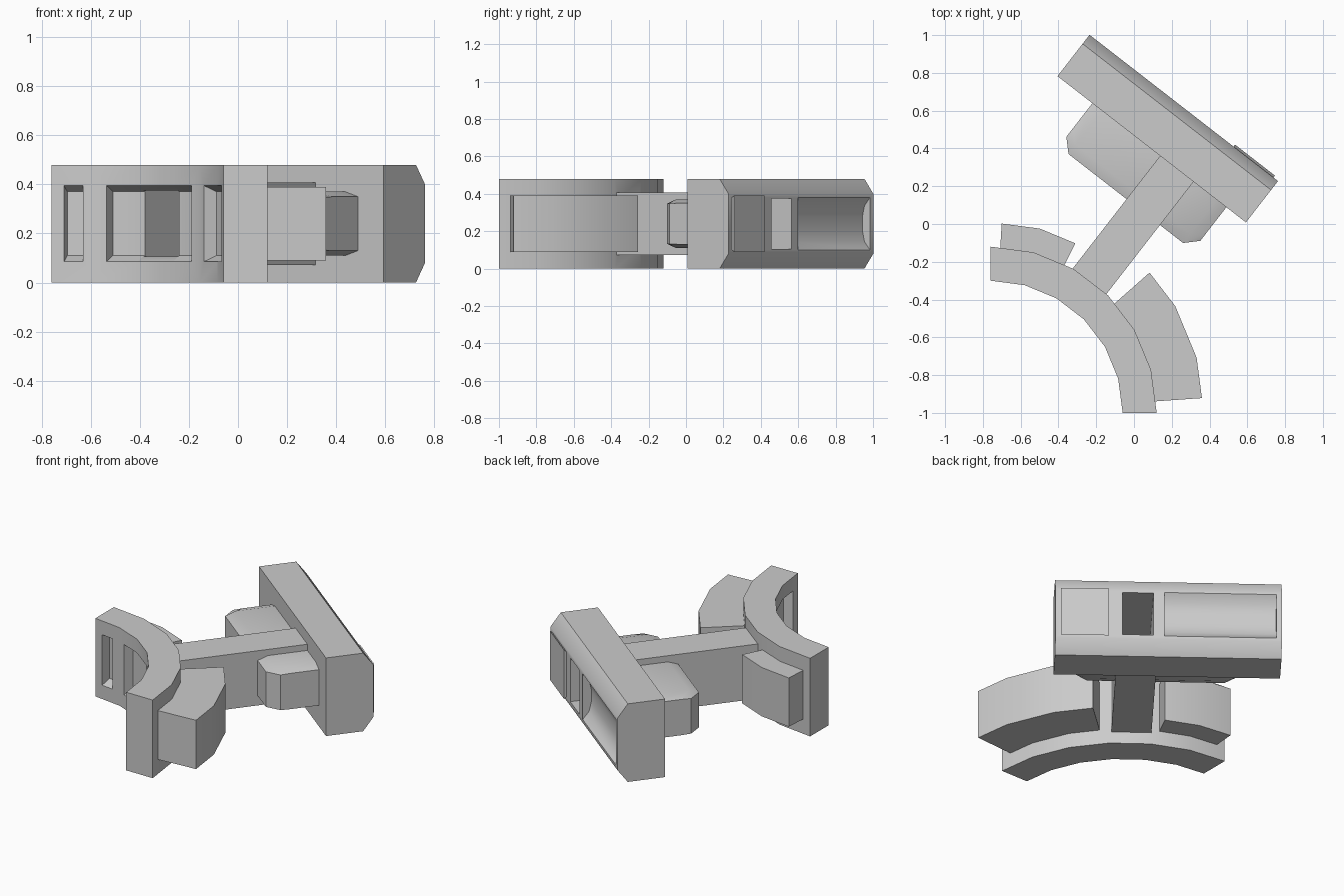
import bpy, bmesh, math

if "Cube" in bpy.data.objects:
    bpy.data.objects.remove(bpy.data.objects["Cube"])

ARC_C = (-0.76, -1.0)
U, N = (0.79, -0.613), (0.613, 0.79)   # along and across the straight bar
MID = 0.24                             # mid height


def P(u, n, z):
    return (u * U[0] + n * N[0], u * U[1] + n * N[1], z)


def loft(name, rings):
    """Skin equal-length rings of 3D points and cap both ends."""
    bm = bmesh.new()
    rows = [[bm.verts.new(p) for p in r] for r in rings]
    k = len(rows[0])
    for a, b in zip(rows, rows[1:]):
        for i in range(k):
            j = (i + 1) % k
            bm.faces.new((a[i], a[j], b[j], b[i]))
    bm.faces.new(rows[0])
    bm.faces.new(rows[-1])
    bmesh.ops.recalc_face_normals(bm, faces=bm.faces)
    me = bpy.data.meshes.new(name)
    bm.to_mesh(me)
    bm.free()
    ob = bpy.data.objects.new(name, me)
    bpy.context.collection.objects.link(ob)
    return ob


def on_arc(r, deg, z):
    # keep in-between angles on the straight 15 degree facets
    off = deg % 15 - 7.5
    r *= math.cos(math.radians(7.5)) / math.cos(math.radians(off))
    a = math.radians(deg)
    return (ARC_C[0] + r * math.cos(a), ARC_C[1] + r * math.sin(a), z)


def arc_block(name, a0, a1, r0, r1, h0, h1, taper=0.0):
    """Curved block; h0/h1 are half heights at the inner/outer radius."""
    steps = [a0] + [a for a in range(0, 91, 15) if a0 + 2 < a < a1 - 2] + [a1]
    rings = []
    for i, a in enumerate(steps):
        b = a + (taper if i == 0 else -taper if i == len(steps) - 1 else 0)
        rings.append([on_arc(r0, a, MID - h0), on_arc(r1, b, MID - h1),
                      on_arc(r1, b, MID + h1), on_arc(r0, a, MID + h0)])
    return loft(name, rings)


def extrude_u(name, u0, u1, profile):
    return loft(name, [[P(u, n, z) for n, z in profile] for u in (u0, u1)])


def box_profile(n0, n1, h):
    return [(n0, MID - h), (n1, MID - h), (n1, MID + h), (n0, MID + h)]


def select(ob):
    bpy.ops.object.select_all(action='DESELECT')
    ob.select_set(True)
    bpy.context.view_layer.objects.active = ob


def cut(ob, cutters):
    select(ob)
    for c in cutters:
        c.hide_render = True
        m = ob.modifiers.new("cut", 'BOOLEAN')
        m.operation, m.solver, m.object = 'DIFFERENCE', 'EXACT', c
        bpy.ops.object.modifier_apply(modifier=m.name)


# Curved rail, straight bar with chamfered back, and joining stem
curved_rail = arc_block("curved_rail", 0, 90, 0.70, 0.88, 0.24, 0.24)
straight_bar = extrude_u("straight_bar", -0.80, 0.463,
                         [(0.37, 0), (0.587, 0), (0.647, 0.08), (0.647, 0.40),
                          (0.587, 0.48), (0.37, 0.48)])
stem = extrude_u("stem", -0.112, 0.112, box_profile(-0.40, 0.39, 0.168))

# Cutters: tunnel along the stem, pockets in the rail, scoops in the bar
tunnel = extrude_u("tunnel_cutter", -0.085, 0.09, box_profile(-0.60, 0.75, 0.135))
pockets = [arc_block("pocket_cutter", a0, a1, 0.645, 0.755, 0.18, 0.13, 1.5)
           for a0, a1 in ((4, 27.7), (34, 72), (78.5, 86.6))]
scoop = [(0.66, 0.09), (0.647, 0.10), (0.61, 0.145), (0.597, 0.20), (0.597, 0.28),
         (0.61, 0.335), (0.647, 0.38), (0.66, 0.39)]
scoops = [extrude_u("scoop_cutter", a, b, scoop)
          for a, b in ((-0.77, -0.144), (0.165, 0.433))]
cut(curved_rail, pockets + [tunnel])
cut(straight_bar, scoops + [tunnel])
cut(stem, [tunnel])
for c in pockets + scoops + [tunnel]:
    bpy.data.objects.remove(c)

# Curved blocks on the outside of the rail
rail_block_left = arc_block("rail_block_left", 63.4, 86.6, 0.86, 1.01, 0.15, 0.15)
rail_block_right = arc_block("rail_block_right", 4, 41.4, 0.86, 1.13, 0.15, 0.15)


# Rounded blocks on the inside of the bar, either side of the stem
def bar_block(name, side, end):
    rings = []
    for u, tip, h in ((0.10, 0.08, 0.13), (end - 0.065, 0.08, 0.13), (end, 0.145, 0.11)):
        rings.append([P(side * u, n, MID + s * hh) for n, s, hh in
                      ((0.39, -1, h), (tip + 0.06, -1, h), (tip, -1, 0.108),
                       (tip, 1, 0.108), (tip + 0.06, 1, h), (0.39, 1, h))])
    return loft(name, rings)


bar_block_left = bar_block("bar_block_left", -1, 0.566)
bar_block_right = bar_block("bar_block_right", 1, 0.332)

for ob in (curved_rail, straight_bar, rail_block_left, rail_block_right,
           bar_block_left, bar_block_right):
    select(ob)
    bpy.ops.object.shade_smooth_by_angle(angle=math.radians(40))
